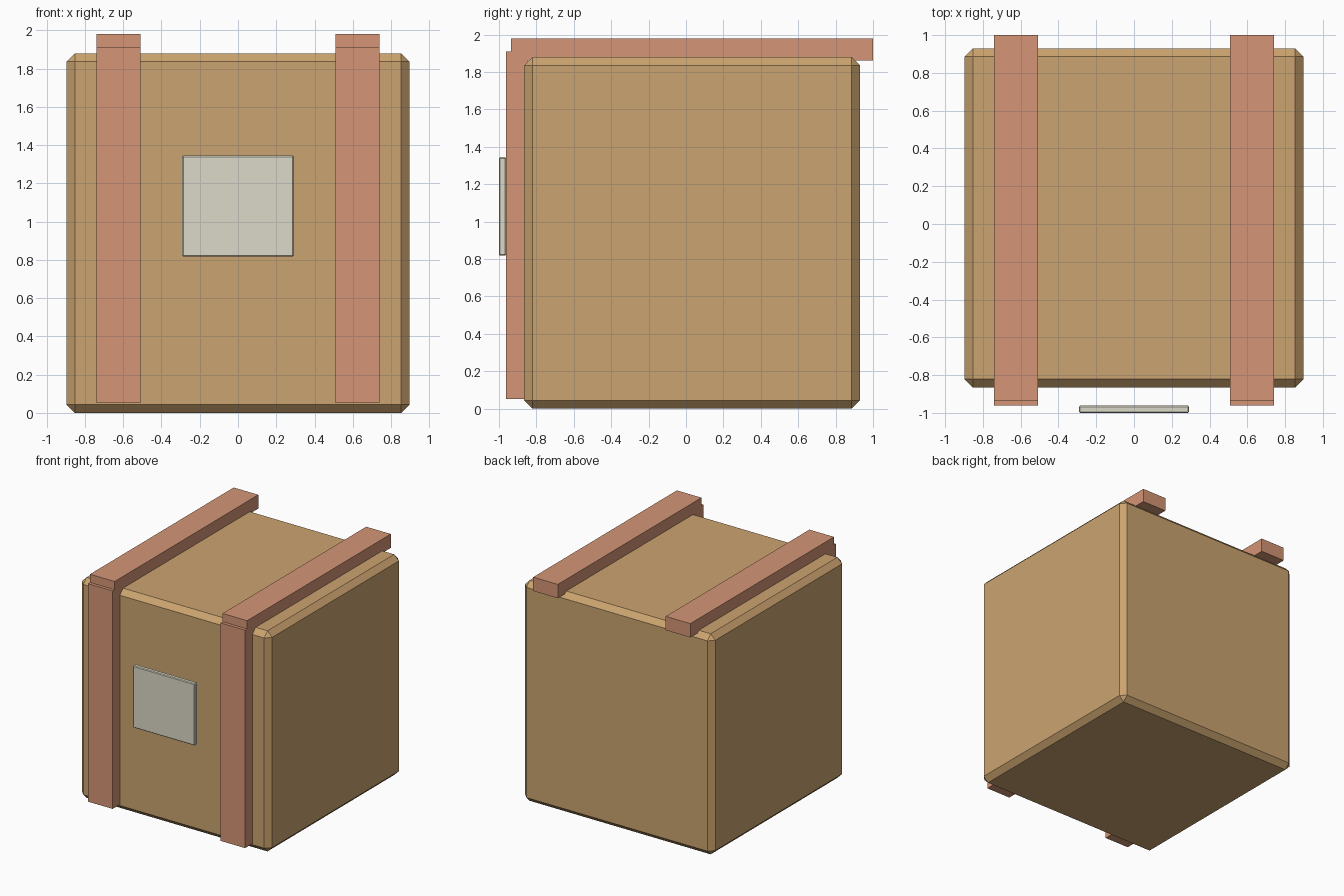
import bpy, bmesh
from mathutils import Vector

if "Cube" in bpy.data.objects:
    bpy.data.objects.remove(bpy.data.objects["Cube"])


def material(name, rgb):
    m = bpy.data.materials.new(name)
    m.diffuse_color = (*rgb, 1)
    m.use_nodes = True
    m.node_tree.nodes["Principled BSDF"].inputs["Base Color"].default_value = m.diffuse_color
    return m


def box(name, lo, hi, mat, chamfer=0):
    """Box between two corners, with optional flat chamfered edges."""
    lo, hi = Vector(lo), Vector(hi)
    bm = bmesh.new()
    bmesh.ops.create_cube(bm, size=1)
    bmesh.ops.scale(bm, vec=hi - lo, verts=bm.verts)
    if chamfer:
        bmesh.ops.bevel(bm, geom=bm.edges[:], offset=chamfer,
                        segments=1, affect='EDGES')
    mesh = bpy.data.meshes.new(name)
    bm.to_mesh(mesh)
    bm.free()
    mesh.materials.append(mat)
    ob = bpy.data.objects.new(name, mesh)
    ob.location = (lo + hi) / 2
    bpy.context.collection.objects.link(ob)
    return ob


cardboard = material("cardboard", (0.60, 0.37, 0.16))
strap = material("strap", (0.66, 0.30, 0.18))
paper = material("paper", (0.72, 0.70, 0.58))

# Crate body
box("crate_body", (-0.897, -0.865, 0), (0.897, 0.93, 1.88), cardboard, 0.044)

# Front and top straps on each side
for side, x in (("left", -0.625), ("right", 0.625)):
    box(side + "_front_strap", (x - 0.116, -0.962, 0.052),
        (x + 0.116, -0.845, 1.91), strap)
    box(side + "_top_strap", (x - 0.116, -0.935, 1.862),
        (x + 0.116, 1.0, 1.98), strap)

# Label plate, standing level with the strap faces
box("label", (-0.292, -1.0, 0.818), (0.292, -0.962, 1.345), paper, 0.006)
